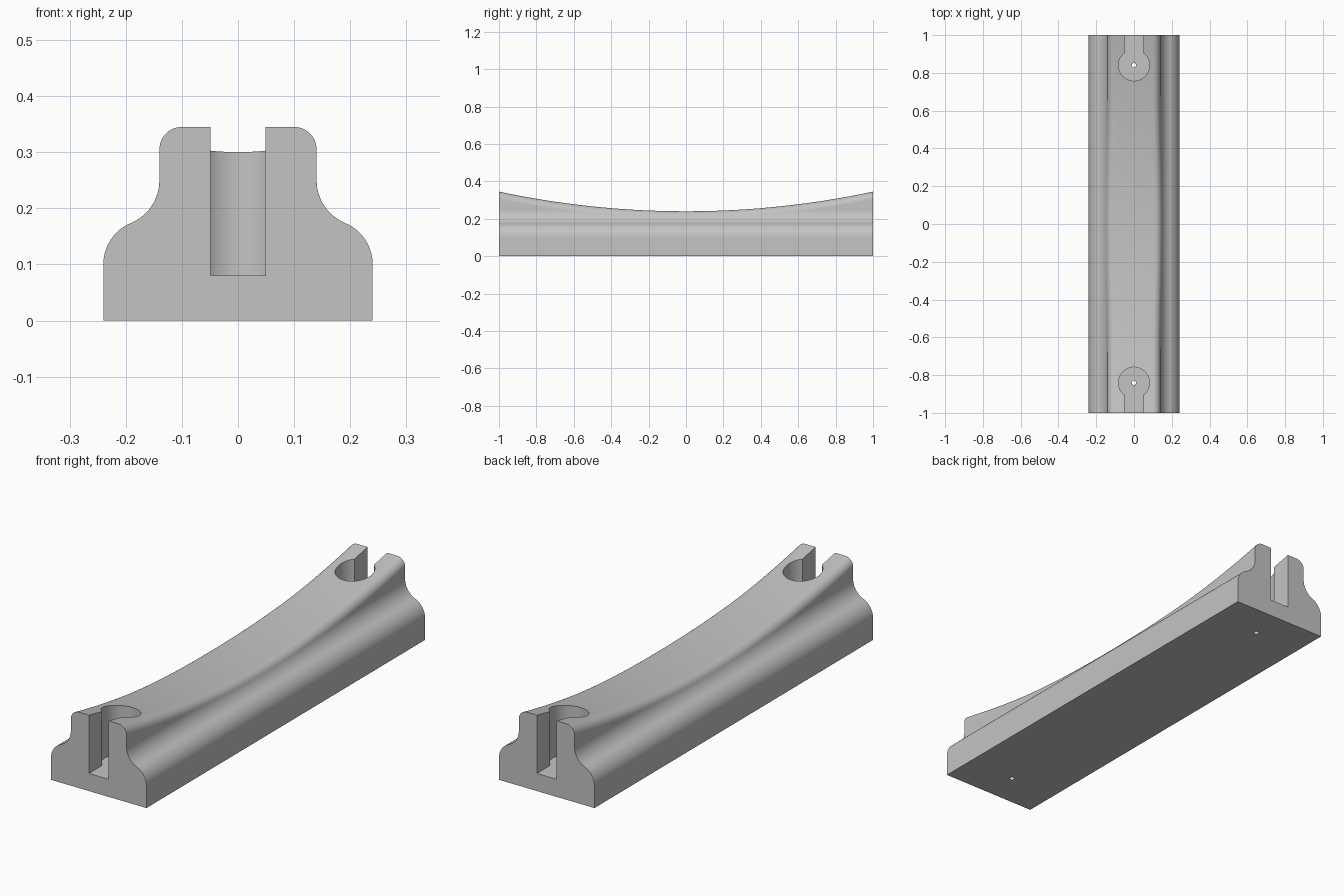
import bpy, bmesh
from math import sin, cos, pi, asin, atan2, sqrt

if "Cube" in bpy.data.objects:
    bpy.data.objects.remove(bpy.data.objects["Cube"])

HALF_W, NECK, SHOULDER_Z, WAIST_Z = 0.24, 0.14, 0.10, 0.25
FOOT_R, COVE_R, TOP_R = 0.08, 0.0825, 0.04
HOLE_Y, HOLE_R, SLOT, FLOOR = 0.84, 0.082, 0.049, 0.08
SADDLE_R = 4.815

grey = bpy.data.materials.new("plain_grey")
grey.use_nodes = True
grey.diffuse_color = (0.55, 0.55, 0.55, 1)
grey.node_tree.nodes["Principled BSDF"].inputs["Base Color"].default_value = grey.diffuse_color


def arc(cx, cz, r, a0, a1, n=14):
    return [(cx + r * cos(a0 + (a1 - a0) * i / n), cz + r * sin(a0 + (a1 - a0) * i / n))
            for i in range(n + 1)]


def make_object(name, bm):
    bmesh.ops.remove_doubles(bm, verts=bm.verts, dist=1e-5)
    bmesh.ops.recalc_face_normals(bm, faces=bm.faces)
    mesh = bpy.data.meshes.new(name)
    bm.to_mesh(mesh)
    bm.free()
    mesh.materials.append(grey)
    obj = bpy.data.objects.new(name, mesh)
    bpy.context.collection.objects.link(obj)
    return obj


def section(y):
    """Moulded cross-section whose rounded top follows the sagging saddle."""
    top = 0.24 + SADDLE_R - sqrt(SADDLE_R ** 2 - y ** 2)
    cz = top - TOP_R
    drop = max(0, WAIST_Z - cz)
    cove_x = NECK + COVE_R
    reach = sqrt((TOP_R + COVE_R) ** 2 - drop ** 2)
    a = atan2(drop, reach)
    swing = atan2(WAIST_Z - SHOULDER_Z, FOOT_R + COVE_R - (HALF_W - NECK))
    half = arc(cove_x - reach, cz, TOP_R, pi / 2, a)
    half += arc(cove_x, WAIST_Z, COVE_R, pi + a, pi + swing)
    half += arc(HALF_W - FOOT_R, SHOULDER_Z, FOOT_R, swing, 0)[1:]
    half.append((HALF_W, 0))
    return half + [(-x, z) for x, z in reversed(half)]


# Body: lofted cross-sections along the length
bm = bmesh.new()
STEPS = 64
rings = []
for i in range(STEPS + 1):
    y = -1 + 2 * i / STEPS
    rings.append([bm.verts.new((x, y, z)) for x, z in section(y)])
for r0, r1 in zip(rings, rings[1:]):
    for j in range(len(r0)):
        k = (j + 1) % len(r0)
        bm.faces.new((r0[j], r0[k], r1[k], r1[j]))
bm.faces.new(rings[0])
bm.faces.new(rings[-1])
body = make_object("cradle_body", bm)


def prism(name, outline, z0, z1):
    bm = bmesh.new()
    face = bm.faces.new([bm.verts.new((x, y, z0)) for x, y in outline])
    out = bmesh.ops.extrude_face_region(bm, geom=[face])["geom"]
    bmesh.ops.translate(bm, vec=(0, 0, z1 - z0),
                        verts=[v for v in out if isinstance(v, bmesh.types.BMVert)])
    return make_object(name, bm)


# Keyhole pockets open to each end, with a pin hole through the floor
gap = asin(SLOT / HOLE_R)
cutters = []
for side, s in (("front", -1), ("back", 1)):
    keyhole = arc(0, HOLE_Y, HOLE_R, pi / 2 + gap, 2.5 * pi - gap, 48)
    keyhole += [(SLOT, 1.1), (-SLOT, 1.1)]
    pin = arc(0, HOLE_Y, 0.012, 0, 2 * pi, 20)[:-1]
    cutters.append(prism(side + "_keyhole_cutter", [(x, s * y) for x, y in keyhole], FLOOR, 0.5))
    cutters.append(prism(side + "_pin_cutter", [(x, s * y) for x, y in pin], -0.1, FLOOR + 0.05))

bpy.ops.object.select_all(action='DESELECT')
bpy.context.view_layer.objects.active = body
body.select_set(True)
for cutter in cutters:
    cutter.hide_render = True
    mod = body.modifiers.new(cutter.name, 'BOOLEAN')
    mod.operation = 'DIFFERENCE'
    mod.solver = 'EXACT'
    mod.object = cutter
    bpy.ops.object.modifier_apply(modifier=mod.name)
for cutter in cutters:
    bpy.data.objects.remove(cutter)

bpy.ops.object.shade_smooth_by_angle(angle=pi / 6)
